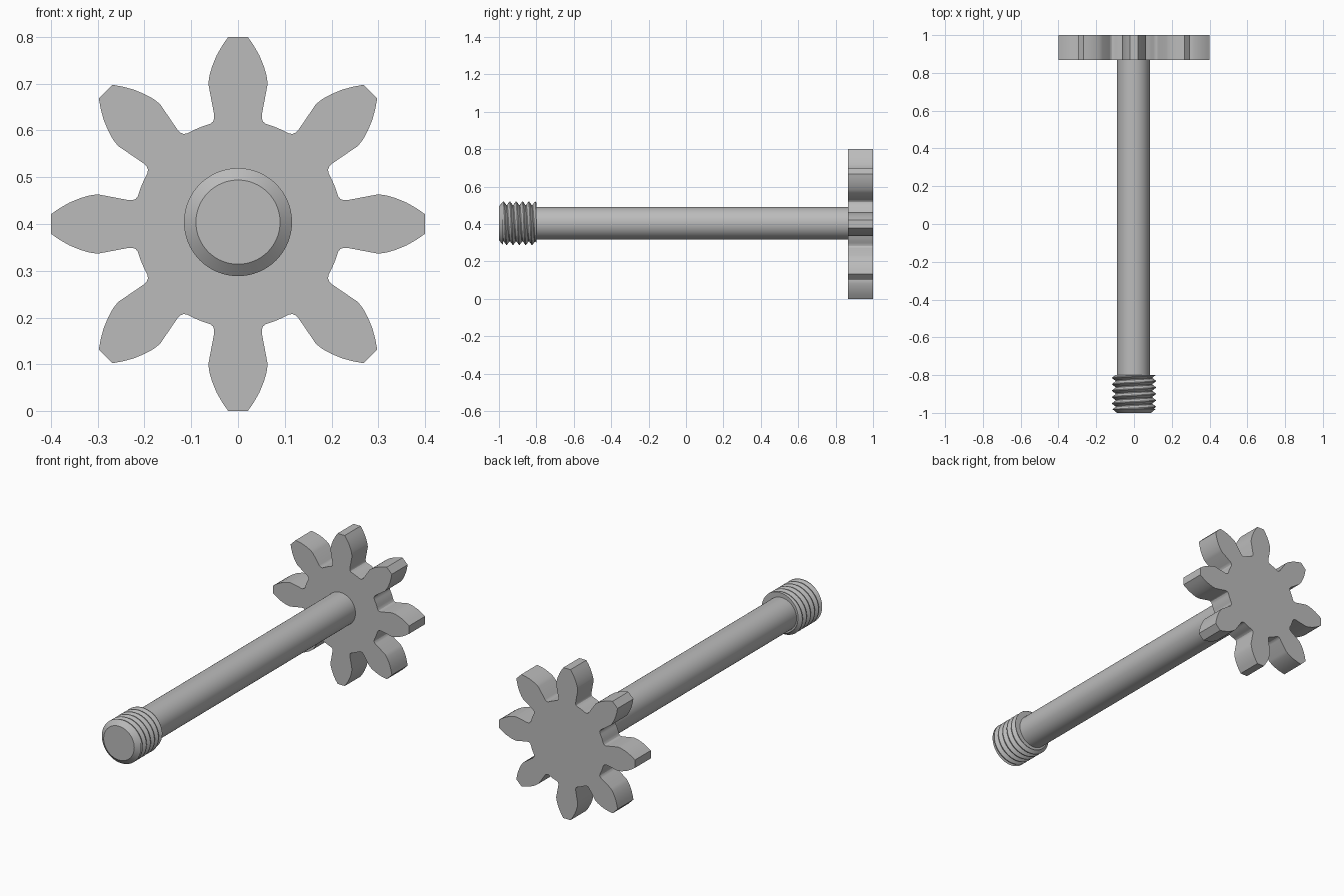
import bpy, bmesh, math
from mathutils import Matrix, Vector

cube = bpy.data.objects.get("Cube")
if cube:
    bpy.data.objects.remove(cube)

steel = bpy.data.materials.new("grey_steel")
steel.use_nodes = True
steel.diffuse_color = (0.5, 0.5, 0.5, 1)
steel.node_tree.nodes["Principled BSDF"].inputs["Base Color"].default_value = (0.5, 0.5, 0.5, 1)

AXIS_Z = 0.404      # height of the shaft axis
TAU = 2 * math.pi


def finish(bm, name, location, angle):
    bmesh.ops.recalc_face_normals(bm, faces=bm.faces)
    mesh = bpy.data.meshes.new(name)
    bm.to_mesh(mesh)
    bm.free()
    mesh.materials.append(steel)
    obj = bpy.data.objects.new(name, mesh)
    obj.location = location
    bpy.context.collection.objects.link(obj)
    bpy.ops.object.select_all(action="DESELECT")
    obj.select_set(True)
    bpy.context.view_layer.objects.active = obj
    bpy.ops.object.shade_smooth_by_angle(angle=math.radians(angle))
    return obj


# Gear: half a tooth as (sideways, outward), mirrored and repeated around the hub
TEETH = 8
half_tooth = [(0.021, 0.4), (0.034, 0.381), (0.046, 0.36), (0.055, 0.338),
              (0.061, 0.318), (0.0635, 0.3), (0.051, 0.234), (0.0508, 0.226),
              (0.0535, 0.219), (0.059, 0.2145), (0.067, 0.2115)]
root = 0.222
root_arc = [(root * math.sin(math.radians(a)), root * math.cos(math.radians(a)))
            for a in (20, 22.5, 25)]
tooth = [(-x, r) for x, r in reversed(half_tooth)] + half_tooth + root_arc

bm = bmesh.new()
outline = []
for i in range(TEETH):
    turn = Matrix.Rotation(TAU * i / TEETH, 3, "Y")
    outline += [bm.verts.new(turn @ Vector((x, 0, r))) for x, r in tooth]
face = bm.faces.new(outline)
side = bmesh.ops.extrude_face_region(bm, geom=[face])["geom"]
bmesh.ops.translate(bm, vec=(0, 0.133, 0),
                    verts=[v for v in side if isinstance(v, bmesh.types.BMVert)])
finish(bm, "gear", (0, 0.867, 0.4), 25)

# Shaft: plain round bar from the threaded end into the gear
bm = bmesh.new()
bmesh.ops.create_cone(bm, cap_ends=True, segments=64, radius1=0.087, radius2=0.087,
                      depth=1.69, matrix=Matrix.Rotation(math.pi / 2, 4, "X"))
finish(bm, "shaft", (-0.003, 0.035, AXIS_Z), 30)

# Threaded end: chamfered nose followed by a helical ridge
SEGMENTS = 64
PITCH = 0.034
START, END = -0.978, -0.8
CREST, GROOVE = 0.1155, 0.098
steps = (0, 0.12, 0.5, 0.62)          # crest edges and groove edges within one turn


def thread_radius(phase):
    p = phase % 1
    if p < 0.12:
        return CREST
    if p < 0.5:
        return CREST + (GROOVE - CREST) * (p - 0.12) / 0.38
    if p < 0.62:
        return GROOVE
    return GROOVE + (CREST - GROOVE) * (p - 0.62) / 0.38


def ring_point(r, y, t):
    return bm.verts.new((r * math.sin(t), y, r * math.cos(t)))


bm = bmesh.new()
angles = [TAU * i / SEGMENTS for i in range(SEGMENTS + 1)]
rows = [[ring_point(0.09, -1, t) for t in angles],
        [ring_point(CREST, START - 0.001, t) for t in angles]]
turns = math.ceil((END - START) / PITCH) + 1
for k in range(-1, turns):
    for step in steps:
        row = []
        for t in angles:
            y = START + PITCH * (k + step + t / TAU)
            clamped = min(max(y, START), END)
            phase = (clamped - START) / PITCH - t / TAU
            radius = thread_radius(step if y == clamped else phase)
            row.append(ring_point(radius, clamped, t))
        rows.append(row)
for a, b in zip(rows, rows[1:]):
    for i in range(SEGMENTS):
        bm.faces.new((a[i], a[i + 1], b[i + 1], b[i]))
for cap in (rows[0], rows[-1]):
    bm.faces.new(cap[:-1])
bmesh.ops.remove_doubles(bm, verts=bm.verts, dist=0.00002)
finish(bm, "threaded_end", (0, 0, AXIS_Z), 30)
